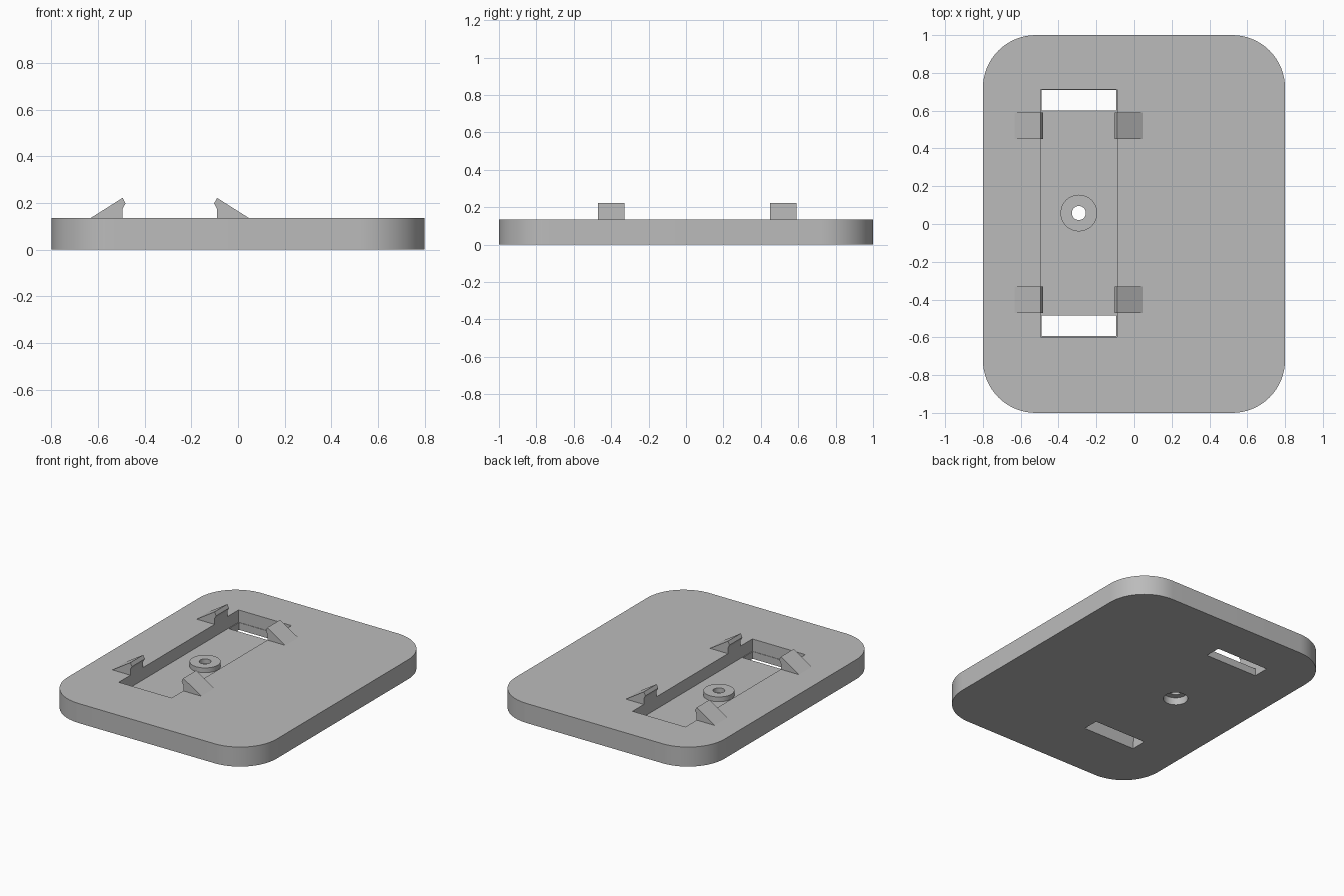
import bpy, bmesh, math

if "Cube" in bpy.data.objects:
    bpy.data.objects.remove(bpy.data.objects["Cube"], do_unlink=True)

grey = bpy.data.materials.new("mid grey")
grey.use_nodes = True
COLOUR = (0.5, 0.5, 0.5, 1)
grey.diffuse_color = COLOUR
grey.node_tree.nodes["Principled BSDF"].inputs["Base Color"].default_value = COLOUR

TOP, FLOOR = 0.135, 0.05          # plate top and pocket floor
CX, CY = -0.2925, 0.058           # pocket centre
PW, PL = 0.405, 1.31              # pocket width and length


def prism(name, points, vec):
    """Extrude a closed outline of 3D points along a vector."""
    bm = bmesh.new()
    face = bm.faces.new([bm.verts.new(p) for p in points])
    ext = bmesh.ops.extrude_face_region(bm, geom=[face])
    bmesh.ops.translate(bm, vec=vec, verts=[g for g in ext["geom"] if isinstance(g, bmesh.types.BMVert)])
    bmesh.ops.recalc_face_normals(bm, faces=bm.faces)
    mesh = bpy.data.meshes.new(name)
    bm.to_mesh(mesh)
    bm.free()
    mesh.materials.append(grey)
    obj = bpy.data.objects.new(name, mesh)
    bpy.context.collection.objects.link(obj)
    return obj


def box(name, x, y, z0, z1, w, l):
    pts = [(x + sx * w / 2, y + sy * l / 2, z0) for sx, sy in ((-1, -1), (1, -1), (1, 1), (-1, 1))]
    return prism(name, pts, (0, 0, z1 - z0))


def disc(name, r, z0, z1):
    turns = [math.tau * i / 48 for i in range(48)]
    return prism(name, [(CX + r * math.cos(a), CY + r * math.sin(a), z0) for a in turns], (0, 0, z1 - z0))


def combine(target, other, operation="DIFFERENCE"):
    mod = target.modifiers.new(operation.lower(), "BOOLEAN")
    mod.operation, mod.solver, mod.object = operation, "EXACT", other
    bpy.context.view_layer.objects.active = target
    bpy.ops.object.modifier_apply(modifier=mod.name)
    bpy.data.objects.remove(other, do_unlink=True)


# Rounded base plate
R, outline = 0.28, []
for k, (sx, sy) in enumerate(((1, 1), (-1, 1), (-1, -1), (1, -1))):
    for i in range(17):
        a = math.pi / 2 * (k + i / 16)
        outline.append((sx * (0.8 - R) + R * math.cos(a), sy * (1 - R) + R * math.sin(a), 0))
plate = prism("base_plate", outline, (0, 0, TOP))

# Pocket, with a through slot at each end
combine(plate, box("pocket_cutter", CX, CY, FLOOR, 0.3, PW, PL))
for s in (-1, 1):
    combine(plate, box("slot_cutter", CX, CY + s * 0.597, -0.1, 0.1, PW - 0.01, 0.11))

# Raised screw boss with counterbore below and a through hole
combine(plate, disc("screw_boss", 0.097, FLOOR - 0.005, 0.083), "UNION")
combine(plate, disc("counterbore_cutter", 0.077, -0.1, FLOOR))
combine(plate, disc("hole_cutter", 0.037, -0.1, 0.2))

bpy.ops.object.select_all(action="DESELECT")
plate.select_set(True)
bpy.context.view_layer.objects.active = plate
bpy.ops.object.shade_smooth_by_angle(angle=math.radians(30))

# Four wedge clips whose lips lean over the pocket
PROFILE = ((0.34, TOP), (0.2025, 0.222), (0.19, 0.198), (0.2025, 0.175), (0.2025, TOP))
for side, s in (("right", -1), ("left", 1)):
    for end, y in (("front", -0.47), ("back", 0.45)):
        prism(f"{end}_{side}_clip", [(CX + s * d, y, z) for d, z in PROFILE], (0, 0.14, 0))
